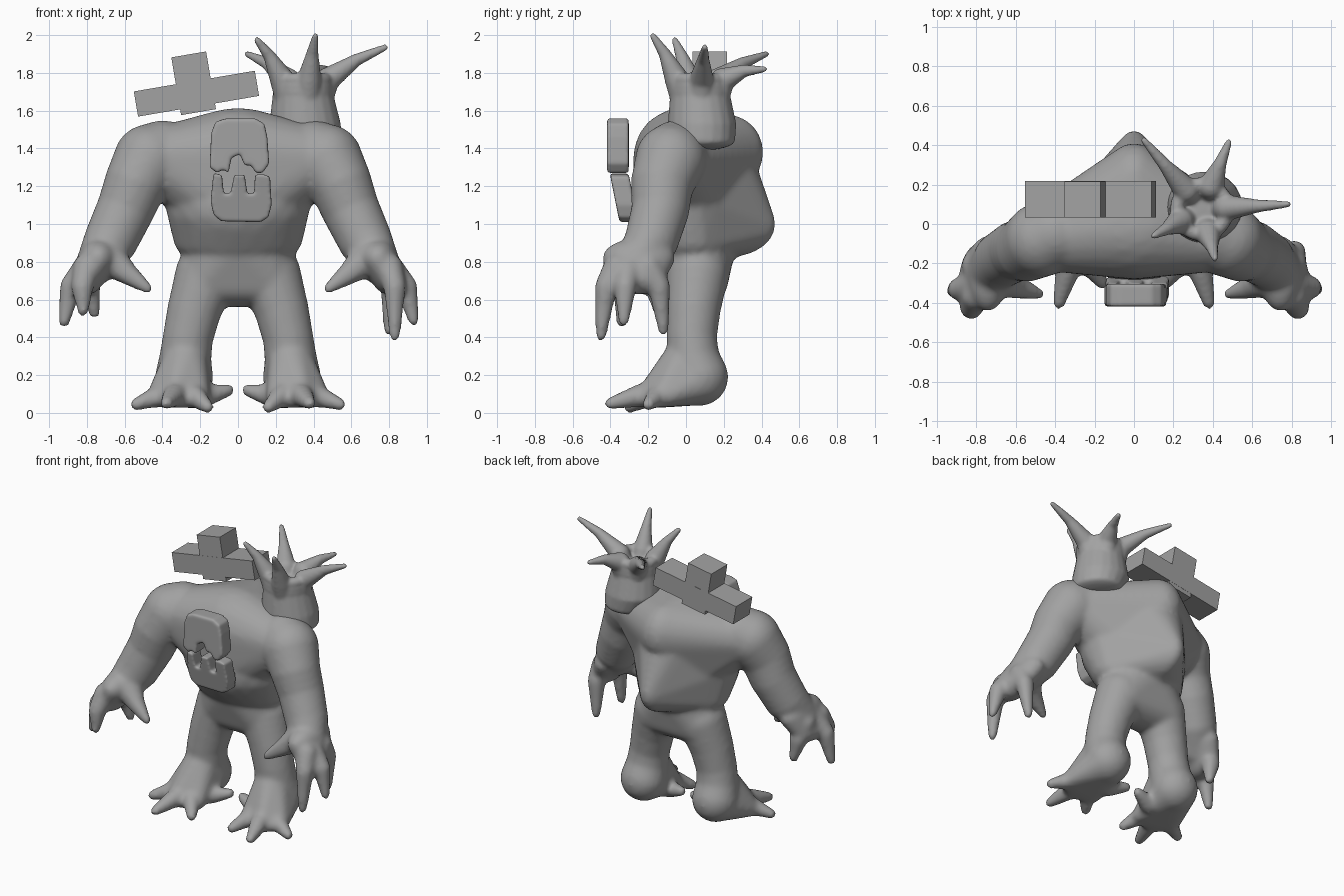
import bpy, bmesh, math
from mathutils import Vector, Matrix

if "Cube" in bpy.data.objects:
    bpy.data.objects.remove(bpy.data.objects["Cube"])

clay = bpy.data.materials.new("clay_grey")
clay.use_nodes = True
clay.diffuse_color = (0.36, 0.36, 0.36, 1)
clay.node_tree.nodes["Principled BSDF"].inputs["Base Color"].default_value = clay.diffuse_color


def finish(name, bm, voxel=0, smooth=0):
    """Turn a bmesh into an object, fusing its overlapping pieces if asked."""
    mesh = bpy.data.meshes.new(name)
    bm.to_mesh(mesh)
    bm.free()
    mesh.materials.append(clay)
    obj = bpy.data.objects.new(name, mesh)
    bpy.context.collection.objects.link(obj)
    if voxel:
        fuse = obj.modifiers.new("fuse", 'REMESH')
        fuse.mode = 'VOXEL'
        fuse.voxel_size = voxel
        fuse.use_smooth_shade = True
        soft = obj.modifiers.new("soften", 'SMOOTH')
        soft.factor = 0.5
        soft.iterations = smooth


def ball(bm, centre, radii):
    m = Matrix.Translation(centre) @ Matrix.Diagonal((*radii, 1))
    bmesh.ops.create_icosphere(bm, subdivisions=3, radius=1, matrix=m)


def hull(bm, balls, side=1):
    """Convex skin stretched over (centre, radii) ellipsoids."""
    skin = bmesh.new()
    for (x, y, z), radii in balls:
        ball(skin, (x * side, y, z), radii)
    bmesh.ops.delete(skin, geom=skin.edges[:] + skin.faces[:], context='EDGES_FACES')
    bmesh.ops.convex_hull(skin, input=skin.verts[:])
    bmesh.ops.delete(skin, geom=[v for v in skin.verts if not v.link_faces], context='VERTS')
    bmesh.ops.recalc_face_normals(skin, faces=skin.faces[:])
    temp = bpy.data.meshes.new("skin")
    skin.to_mesh(temp)
    skin.free()
    bm.from_mesh(temp)
    bpy.data.meshes.remove(temp)


def limb(bm, points, side=1, stretch=(1, 1, 1)):
    """Tapered tube through (x, y, z, radius) points."""
    for a, b in zip(points, points[1:]):
        a, b = Vector(a), Vector(b)
        steps = max(2, math.ceil((b - a).length / (0.3 * min(a.w, b.w) + 0.006)))
        for i in range(steps + 1):
            p = a.lerp(b, i / steps)
            ball(bm, (p.x * side, p.y, p.z), [p.w * s for s in stretch])


body = bmesh.new()
# Chest and upper back
hull(body, [((0, -0.02, 1.35), (0.36, 0.26, 0.265)),
            ((0.42, -0.06, 1.35), (0.17, 0.18, 0.16)),
            ((-0.42, -0.06, 1.35), (0.17, 0.18, 0.16)),
            ((0, 0.22, 1.38), (0.16, 0.19, 0.2)),
            ((0, 0, 1.13), (0.37, 0.28, 0.2))])
# Belly and lower back
hull(body, [((0, -0.01, 1.1), (0.385, 0.28, 0.26)),
            ((0, 0.26, 1.0), (0.11, 0.215, 0.17)),
            ((0, 0.16, 1.28), (0.22, 0.22, 0.15)),
            ((0, 0.03, 0.9), (0.34, 0.22, 0.12))])
# Pelvis
hull(body, [((0, 0.05, 0.86), (0.3, 0.21, 0.12)),
            ((0.16, 0.06, 0.7), (0.165, 0.165, 0.14)),
            ((-0.16, 0.06, 0.7), (0.165, 0.165, 0.14))])

# Finger tips differ between the hands
finger_tips = {
    1: [(0.83, -0.45, 0.41), (0.93, -0.33, 0.49), (0.8, -0.12, 0.44)],
    -1: [(0.82, -0.45, 0.54), (0.92, -0.34, 0.48), (0.76, -0.14, 0.53)],
}
toe_tips = [(0.54, -0.2, 0.045), (0.38, -0.4, 0.05), (0.16, -0.3, 0.03), (0.05, -0.02, 0.12)]

for side in (1, -1):
    # Arm
    limb(body, [(0.4, -0.05, 1.37, 0.18), (0.47, -0.08, 1.34, 0.19), (0.54, -0.125, 1.22, 0.168),
                (0.595, -0.135, 1.08, 0.155), (0.67, -0.18, 0.92, 0.145), (0.74, -0.25, 0.8, 0.115)], side)
    limb(body, [(0.74, -0.25, 0.82, 0.105), (0.8, -0.27, 0.71, 0.085)], side, (1, 1.85, 1))
    # Thumb
    limb(body, [(0.7, -0.27, 0.83, 0.1), (0.59, -0.32, 0.74, 0.06), (0.48, -0.355, 0.66, 0.03)], side)
    # Fingers
    for x, y, z in finger_tips[side]:
        knuckle = (0.6 * x + 0.4 * 0.83, 0.85 * y - 0.04, 0.67, 0.06)
        limb(body, [(0.8, 0.5 * y - 0.14, 0.77, 0.075), knuckle, (x, y, z, 0.031)], side)
    # Leg
    limb(body, [(0.17, 0.06, 0.73, 0.165), (0.23, 0.04, 0.55, 0.145), (0.265, 0.03, 0.4, 0.135),
                (0.28, 0.04, 0.28, 0.14), (0.285, 0.07, 0.19, 0.155)], side)
    # Webbed foot
    hull(body, [((0.285, 0.07, 0.17), (0.15, 0.15, 0.13)),
                ((0.28, -0.01, 0.28), (0.12, 0.12, 0.1)),
                ((0.44, -0.14, 0.075), (0.05, 0.05, 0.045)),
                ((0.35, -0.23, 0.075), (0.05, 0.05, 0.045)),
                ((0.2, -0.18, 0.07), (0.05, 0.05, 0.045))], side)
    # Toes
    for x, y, z in toe_tips:
        mid = ((x + 0.3) / 2, (y - 0.06) / 2 - 0.02, 0.09, 0.06)
        limb(body, [(0.29, -0.02, 0.14, 0.09), mid, (x, y, z, 0.034)], side)
finish("body", body, 0.016, 9)

# Head: a stump flaring into five horns around a dished top
head = bmesh.new()
cx, cy = 0.345, 0.075
hull(head, [((0.385, 0.085, 1.44), (0.165, 0.175, 0.05)),
            ((0.355, 0.085, 1.53), (0.19, 0.182, 0.03)),
            ((cx, cy, 1.68), (0.162, 0.16, 0.06))])
for i in range(40):
    a = math.tau * i / 40
    for z in (1.7, 1.73, 1.765):
        ball(head, (cx + 0.127 * math.cos(a), cy + 0.127 * math.sin(a), z), (0.036,) * 3)
for tip in [(0.41, -0.175, 1.995), (0.1, -0.06, 1.975), (0.78, 0.1, 1.935),
            (0.05, 0.425, 1.9), (0.48, 0.415, 1.82)]:
    tip = Vector(tip)
    out = Vector((tip.x - cx, tip.y - cy, 0)).normalized()
    rim = Vector((cx, cy, 1.76)) + out * 0.125
    bend = rim.lerp(tip, 0.5) + Vector((0, 0, 0.02))
    limb(head, [(cx + out.x * 0.1, cy + out.y * 0.1, 1.69, 0.07), (*rim, 0.066),
                (*rim.lerp(bend, 0.5), 0.05), (*bend, 0.034), (*tip, 0.018)])
finish("horned_head", head, 0.01, 8)


# Jaws: soft extruded plates with toothed edges
def jaw(name, outline, y_at, thickness):
    bm = bmesh.new()
    front = bm.faces.new([bm.verts.new((x, y_at(z), z)) for x, z in outline])
    extra = bmesh.ops.extrude_face_region(bm, geom=[front])
    moved = [v for v in extra["geom"] if isinstance(v, bmesh.types.BMVert)]
    bmesh.ops.translate(bm, verts=moved, vec=(0, thickness, 0))
    bmesh.ops.recalc_face_normals(bm, faces=bm.faces)
    finish(name, bm, 0.007, 18)


jaw("upper_jaw", [(-0.15, 1.3), (-0.142, 1.48), (-0.12, 1.54), (-0.07, 1.558), (0.09, 1.56),
                  (0.14, 1.53), (0.155, 1.46), (0.165, 1.32), (0.13, 1.27), (0.095, 1.27),
                  (0.07, 1.31), (0.035, 1.31), (0.01, 1.37), (-0.035, 1.35), (-0.05, 1.27),
                  (-0.08, 1.29), (-0.11, 1.27)],
    lambda z: -0.418, 0.115)
jaw("lower_jaw", [(-0.145, 1.12), (-0.13, 1.05), (-0.09, 1.015), (0.12, 1.01), (0.16, 1.035),
                  (0.178, 1.1), (0.17, 1.25), (0.13, 1.265), (0.09, 1.26), (0.085, 1.16),
                  (0.05, 1.16), (0.035, 1.26), (-0.02, 1.26), (-0.04, 1.16), (-0.075, 1.16),
                  (-0.085, 1.26), (-0.13, 1.27)],
    lambda z: -0.4 + (1.25 - z) * 0.2, 0.1)


# Tilted crossed beams on the right shoulder
def beam(name, centre, size):
    bm = bmesh.new()
    tilt = Matrix.Rotation(math.radians(-9.7), 4, 'Y')
    m = Matrix.Translation(centre) @ tilt @ Matrix.Diagonal((*size, 1))
    bmesh.ops.create_cube(bm, size=1, matrix=m)
    finish(name, bm)


beam("long_beam", (-0.22, 0.125, 1.69), (0.65, 0.185, 0.135))
beam("short_beam", (-0.235, 0.125, 1.745), (0.187, 0.183, 0.31))
